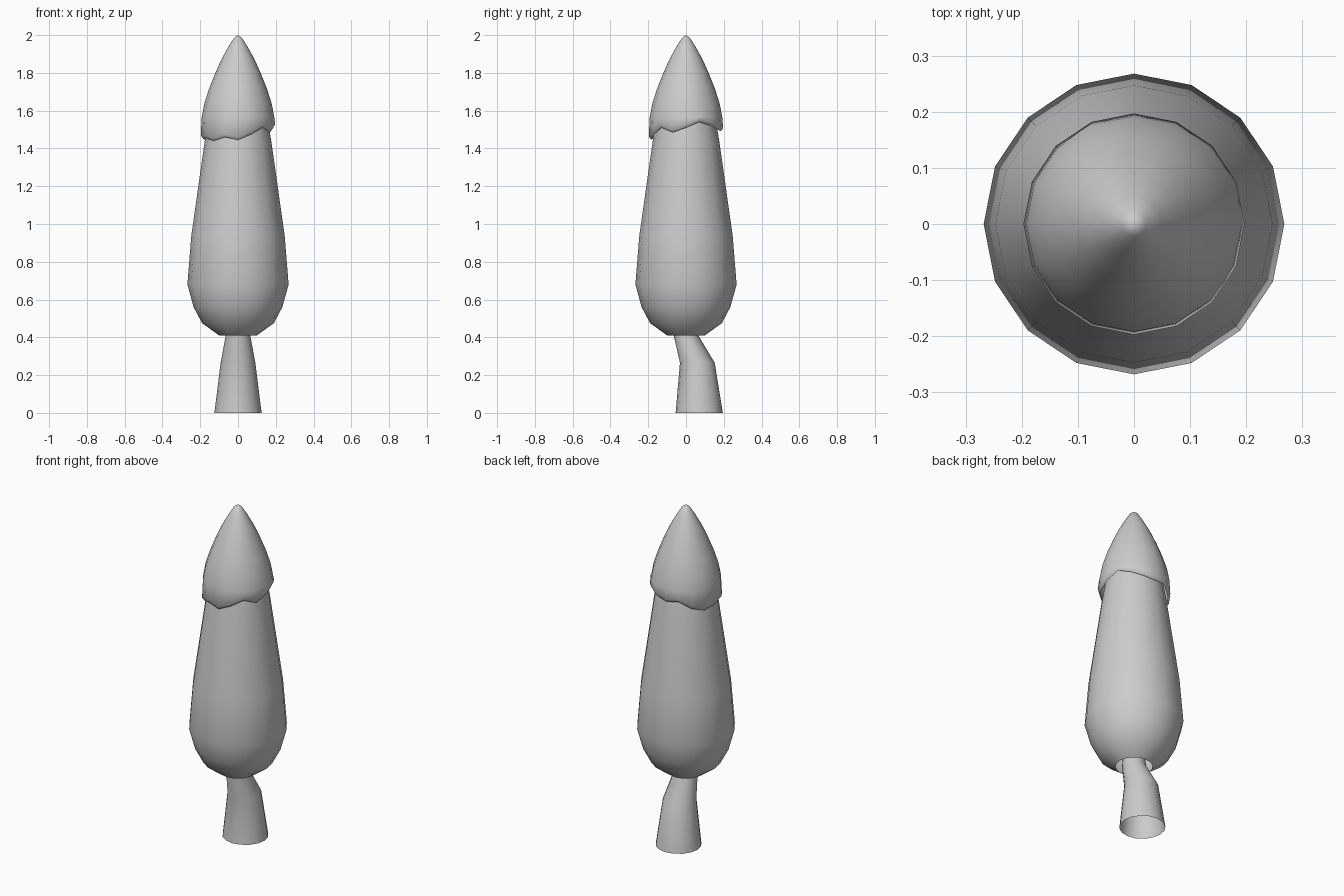
import bpy
import bmesh
import math

cube = bpy.data.objects.get("Cube")
if cube:
    bpy.data.objects.remove(cube, do_unlink=True)

SIDES = 16

grey = bpy.data.materials.new("plain grey")
grey.use_nodes = True
grey.diffuse_color = (0.6, 0.6, 0.6, 1)
grey.node_tree.nodes["Principled BSDF"].inputs["Base Color"].default_value = grey.diffuse_color


def ring(radius, z, y=0.0):
    """Evenly spaced points around a circle."""
    angles = [math.tau * i / SIDES for i in range(SIDES)]
    return [(radius * math.cos(a), y + radius * math.sin(a), z) for a in angles]


def loft(name, rings, tip=None):
    """Skin a stack of rings listed from bottom to top, with an optional pointed tip."""
    bm = bmesh.new()
    loops = [[bm.verts.new(p) for p in points] for points in rings]
    for low, high in zip(loops, loops[1:]):
        for i in range(SIDES):
            j = (i + 1) % SIDES
            bm.faces.new((low[i], low[j], high[j], high[i]))
    if tip:
        top = bm.verts.new((0, 0, tip))
        for i in range(SIDES):
            bm.faces.new((loops[-1][i], loops[-1][(i + 1) % SIDES], top))
    mesh = bpy.data.meshes.new(name)
    bm.to_mesh(mesh)
    bm.free()
    mesh.materials.append(grey)
    mesh.shade_smooth()
    obj = bpy.data.objects.new(name, mesh)
    bpy.context.collection.objects.link(obj)
    return obj


# Bent trunk, open at the bottom: radius, height, offset to the back
trunk = [(0.125, 0, 0.07), (0.092, 0.265, 0.06), (0.065, 0.41, 0), (0.05, 0.6, 0)]
loft("trunk", [ring(*r) for r in trunk])

# Foliage, open underneath: radius, height
foliage = [(0.1, 0.41), (0.19, 0.475), (0.235, 0.56), (0.268, 0.68),
           (0.247, 0.94), (0.176, 1.44), (0.14, 1.65), (0.08, 1.83)]
loft("foliage", [ring(*r) for r in foliage], tip=1.92)

# Cap over the top, with a wavy lower rim that curls slightly inwards
rim = [1.51, 1.54, 1.52, 1.5, 1.49, 1.5, 1.46, 1.44,
       1.45, 1.455, 1.44, 1.46, 1.445, 1.475, 1.51, 1.485]
cap = [(0.192, 1.565), (0.178, 1.64), (0.152, 1.72), (0.12, 1.8),
       (0.086, 1.875), (0.05, 1.94), (0.022, 1.984)]


def wavy(radius, lift):
    return [(x, y, z + lift) for (x, y, _), z in zip(ring(radius, 0), rim)]


loft("cap", [wavy(0.183, 0), wavy(0.197, 0.018)] + [ring(*r) for r in cap], tip=2.0)
